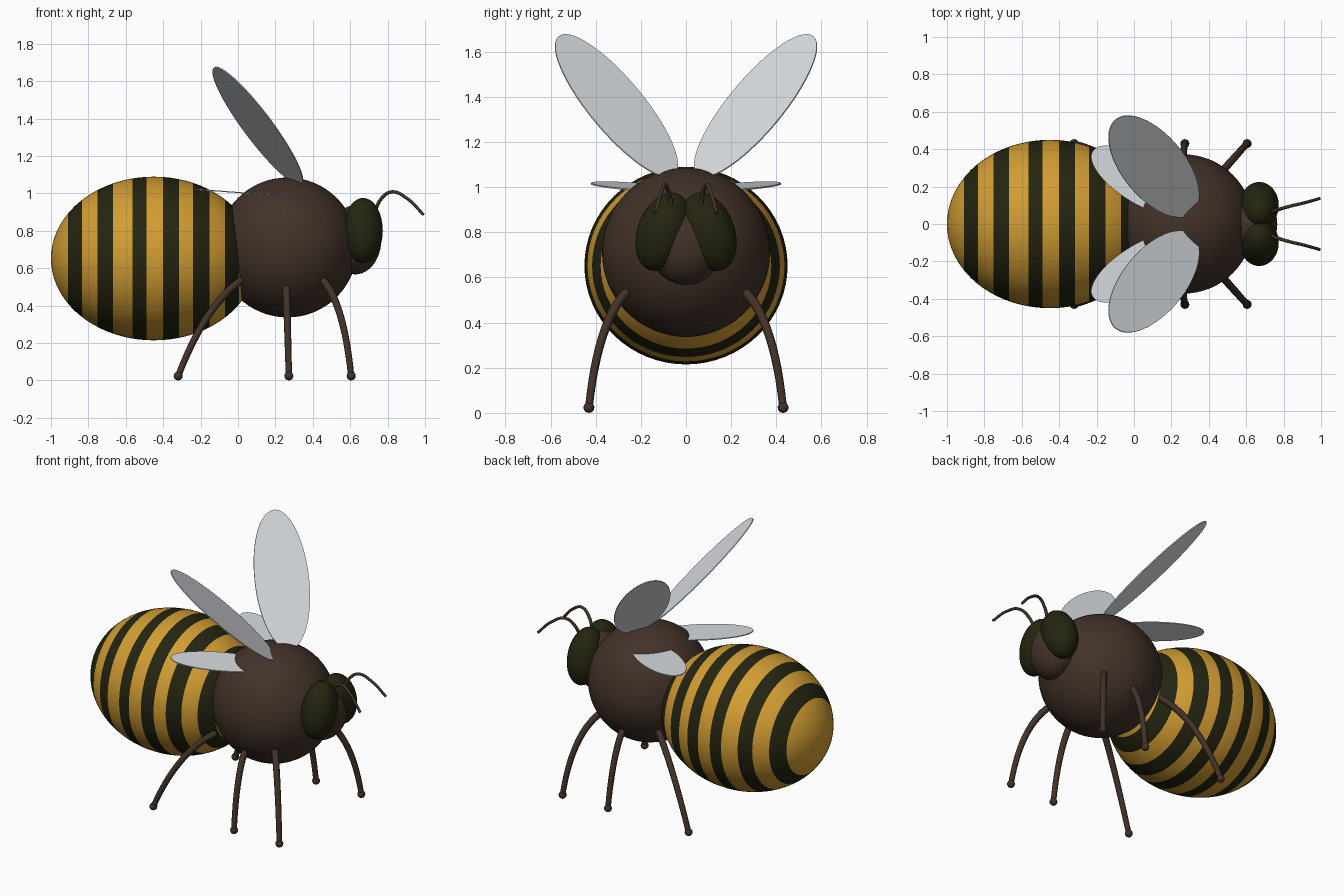
import bpy, bmesh, math
from mathutils import Vector, Matrix

if "Cube" in bpy.data.objects:
    bpy.data.objects.remove(bpy.data.objects["Cube"])


def material(name, rgb):
    m = bpy.data.materials.new(name)
    m.diffuse_color = (*rgb, 1)
    m.use_nodes = True
    m.node_tree.nodes["Principled BSDF"].inputs["Base Color"].default_value = m.diffuse_color
    return m


BROWN = material("dark brown", (0.055, 0.032, 0.022))
GOLD = material("golden yellow", (0.65, 0.34, 0.032))
OLIVE = material("dark olive", (0.017, 0.018, 0.005))
WING = material("pale grey", (0.69, 0.72, 0.75))


def finish(name, bm, mats, smooth=True):
    me = bpy.data.meshes.new(name)
    bmesh.ops.recalc_face_normals(bm, faces=bm.faces)
    for f in bm.faces:
        f.smooth = smooth
    bm.to_mesh(me)
    bm.free()
    for m in mats:
        me.materials.append(m)
    ob = bpy.data.objects.new(name, me)
    bpy.context.collection.objects.link(ob)
    return ob


def frame(center, x, y, z):
    """Matrix placing a unit shape with the given scaled axes."""
    return Matrix.Translation(center) @ Matrix((x, y, z)).transposed().to_4x4()


def ellipsoid(name, center, radii, mat, tilt=0.0, seg=48):
    bm = bmesh.new()
    m = (Matrix.Translation(center) @ Matrix.Rotation(tilt, 4, 'X')
         @ Matrix.Diagonal((*radii, 1)))
    bmesh.ops.create_uvsphere(bm, u_segments=seg, v_segments=seg // 2, radius=1, matrix=m)
    return finish(name, bm, [mat])


def wing(name, center, length, width, a, b):
    """Thin elliptical plate with long axis 'length' and cross axis 'width'."""
    L, W = Vector(length).normalized(), Vector(width).normalized()
    W = (W - L * W.dot(L)).normalized()
    bm = bmesh.new()
    bmesh.ops.create_cone(bm, cap_ends=True, segments=64, radius1=1, radius2=1, depth=1,
                          matrix=frame(center, L * a, W * b, L.cross(W) * 0.006))
    return finish(name, bm, [WING], smooth=False)


def tube(name, pts, r0, r1, smooth_path=False):
    """Tapered round tube along a path."""
    cu = bpy.data.curves.new(name, 'CURVE')
    cu.dimensions = '3D'
    cu.bevel_depth = 1.0
    cu.bevel_resolution = 4
    cu.use_fill_caps = True
    if smooth_path:
        sp = cu.splines.new('BEZIER')
        sp.bezier_points.add(len(pts) - 1)
        points = sp.bezier_points
        for p, co in zip(points, pts):
            p.co = co
            p.handle_left_type = p.handle_right_type = 'AUTO'
    else:
        sp = cu.splines.new('POLY')
        sp.points.add(len(pts) - 1)
        points = sp.points
        for p, co in zip(points, pts):
            p.co = (*co, 1)
    for i, p in enumerate(points):
        p.radius = r0 + (r1 - r0) * i / (len(pts) - 1)
    sp.use_smooth = True
    cu.materials.append(BROWN)
    ob = bpy.data.objects.new(name, cu)
    bpy.context.collection.objects.link(ob)
    bpy.ops.object.select_all(action='DESELECT')
    ob.select_set(True)
    bpy.context.view_layer.objects.active = ob
    bpy.ops.object.convert(target='MESH')
    return ob


# Striped abdomen: ellipsoid cut at every stripe edge
STRIPES = [(-0.91, -0.835), (-0.75, -0.668), (-0.565, -0.488),
           (-0.40, -0.315), (-0.24, -0.152), (-0.07, 0.005)]
bm = bmesh.new()
bmesh.ops.create_uvsphere(
    bm, u_segments=64, v_segments=40, radius=1,
    matrix=Matrix.Translation((-0.45, 0, 0.652)) @ Matrix.Diagonal((0.55, 0.45, 0.4375, 1))
    @ Matrix.Rotation(math.pi / 2, 4, 'Y'))
for x in [edge for s in STRIPES for edge in s]:
    bmesh.ops.bisect_plane(bm, geom=bm.verts[:] + bm.edges[:] + bm.faces[:], dist=1e-5,
                           plane_co=(x, 0, 0), plane_no=(1, 0, 0))
for f in bm.faces:
    x = f.calc_center_median().x
    f.material_index = int(any(lo < x < hi for lo, hi in STRIPES))
finish("abdomen", bm, [GOLD, OLIVE])

# Thorax and head
ellipsoid("thorax", (0.264, 0, 0.711), (0.374, 0.372, 0.374), BROWN, seg=64)
ellipsoid("head", (0.626, 0, 0.752), (0.14, 0.17, 0.185), BROWN)

# Legs: start, bend and foot x positions
LEGS = {"front": (0.46, 0.567, 0.605), "middle": (0.257, 0.262, 0.272),
        "back": (0.01, -0.175, -0.32)}

for side, s in (("left", 1), ("right", -1)):
    # Large eyes leaning together at the top
    ellipsoid(side + "_eye", (0.669, 0.10 * s, 0.802), (0.105, 0.115, 0.18), OLIVE,
              tilt=s * math.radians(20))

    # Arched antennae
    tube(side + "_antenna",
         [(0.72, 0.058 * s, 0.86), (0.765, 0.075 * s, 0.97), (0.822, 0.092 * s, 1.008),
          (0.905, 0.112 * s, 0.972), (0.992, 0.136 * s, 0.886)], 0.010, 0.008, True)

    # Raised fore wings and flat hind wings
    wing(side + "_fore_wing", (0.106, 0.308 * s, 1.36),
         (-0.48, 0.53 * s, 0.70), (0.63, 0.76 * s, -0.14), 0.45, 0.172)
    wing(side + "_hind_wing", (0.039, 0.23 * s, 1.002),
         (-0.855, 0.52 * s, 0.064), (0.52, 0.855 * s, -0.039), 0.306, 0.122)

    # Curved legs with ball feet
    for name, (x0, x1, x2) in LEGS.items():
        p0, p1, p2 = (Vector((x0, 0.268 * s, 0.53)), Vector((x1, 0.39 * s, 0.40)),
                      Vector((x2, 0.43 * s, 0.024)))
        path = [p0 * (1 - t) ** 2 + p1 * 2 * t * (1 - t) + p2 * t * t
                for t in (i / 12 for i in range(13))]
        leg = f"{side}_{name}_leg"
        tube(leg, path, 0.021, 0.017)
        ellipsoid(leg + "_joint", p0, (0.021,) * 3, BROWN, seg=16)
        ellipsoid(leg + "_foot", p2, (0.024,) * 3, BROWN, seg=16)
